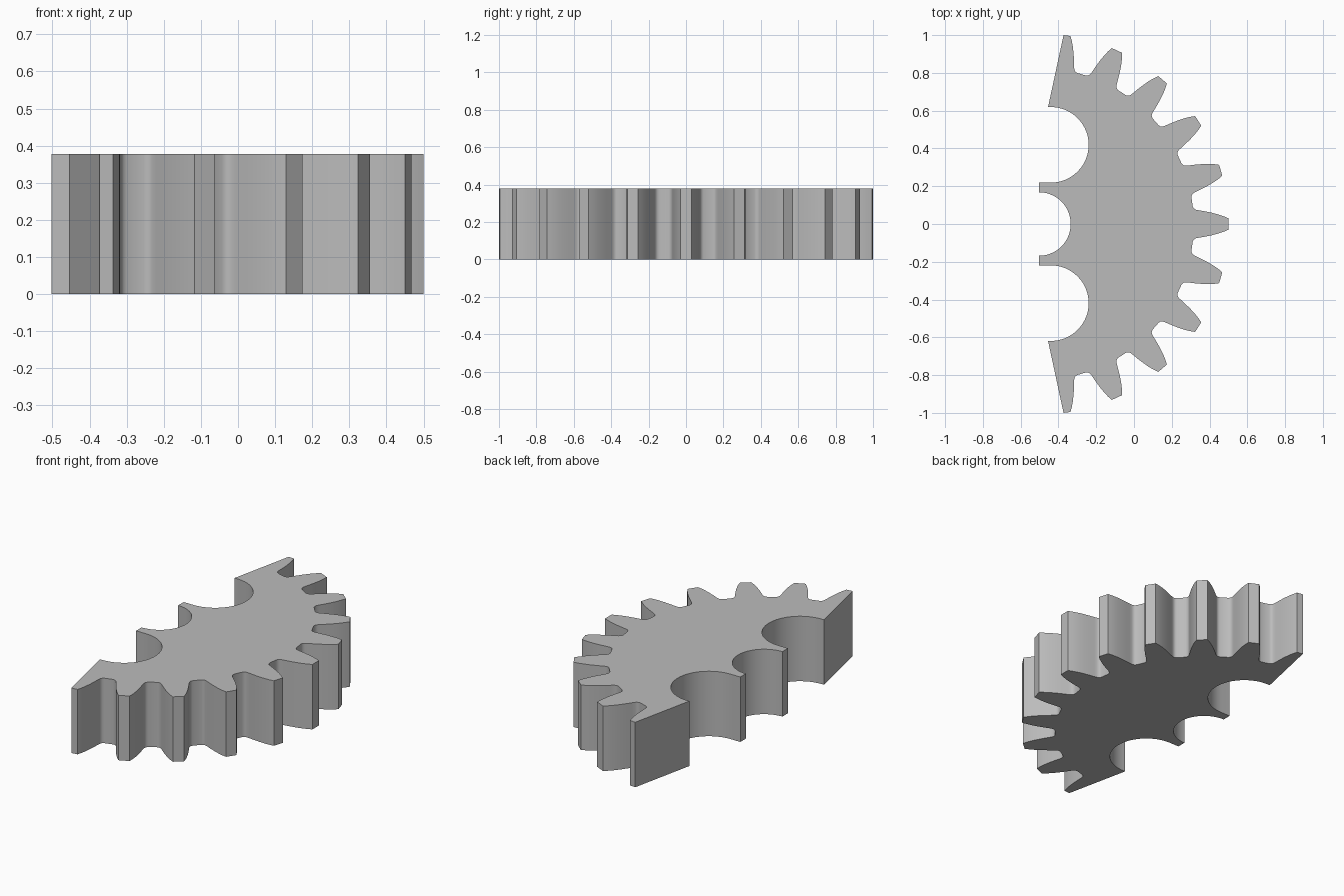
import bpy, bmesh, math
from mathutils import Vector, Matrix

if "Cube" in bpy.data.objects:
    bpy.data.objects.remove(bpy.data.objects["Cube"])

HEIGHT = 0.378
CENTRE = Vector((-0.51, 0.0))      # rotation centre of the gear
PITCH = math.tau / 22              # 22 teeth on the full circle

# Half tooth, (radius, half width), from the tip down the flank and fillet
FLANK = [(1.01, 0.030), (0.985, 0.041), (0.955, 0.051), (0.92, 0.060),
         (0.885, 0.067), (0.855, 0.072), (0.840, 0.075), (0.831, 0.079),
         (0.825, 0.085), (0.821, 0.094)]


def place(points, tooth):
    rot = Matrix.Rotation(tooth * PITCH, 2)
    return [CENTRE + rot @ Vector(p) for p in points]


def arc(cx, cy, r, a0, a1, n):
    return [Vector((cx + r * math.cos(math.radians(a0 + (a1 - a0) * i / n)),
                    cy + r * math.sin(math.radians(a0 + (a1 - a0) * i / n))))
            for i in range(n + 1)]


# Upper half of the outline, starting on the middle tooth
half = place(FLANK, 0)
for t in range(1, 6):
    lower = [(r, -w) for r, w in reversed(FLANK)]
    half += place(lower, t)
    if t < 5:
        half += place(FLANK, t)

# Slanted end cut, large round notch, web and half of the central notch
half += [Vector((-0.373, 1.0)), Vector((-0.455, 0.619))]
half += arc(-0.44, 0.419, 0.2, 90, -90, 32)
half += [Vector((-0.503, 0.219)), Vector((-0.503, 0.168))]
half += arc(-0.503, 0.0, 0.168, 87, 0, 15)

# Mirror to the full outline; the central notch point lies on the axis
outline = half + [Vector((p.x, -p.y)) for p in reversed(half[:-1])]

bm = bmesh.new()
face = bm.faces.new([bm.verts.new((p.x, p.y, 0)) for p in outline])
ext = bmesh.ops.extrude_face_region(bm, geom=[face])
top = [v for v in ext["geom"] if isinstance(v, bmesh.types.BMVert)]
bmesh.ops.translate(bm, verts=top, vec=(0, 0, HEIGHT))
bmesh.ops.recalc_face_normals(bm, faces=bm.faces)
mesh = bpy.data.meshes.new("gear_sector")
bm.to_mesh(mesh)
bm.free()

gear = bpy.data.objects.new("gear_sector", mesh)
bpy.context.collection.objects.link(gear)

grey = bpy.data.materials.new("plain_grey")
grey.diffuse_color = (0.5, 0.5, 0.5, 1)
grey.use_nodes = True
grey.node_tree.nodes["Principled BSDF"].inputs["Base Color"].default_value = grey.diffuse_color
mesh.materials.append(grey)

# Smooth flanks and notches, sharp corners
bpy.context.view_layer.objects.active = gear
gear.select_set(True)
bpy.ops.object.shade_smooth_by_angle(angle=math.radians(30))
